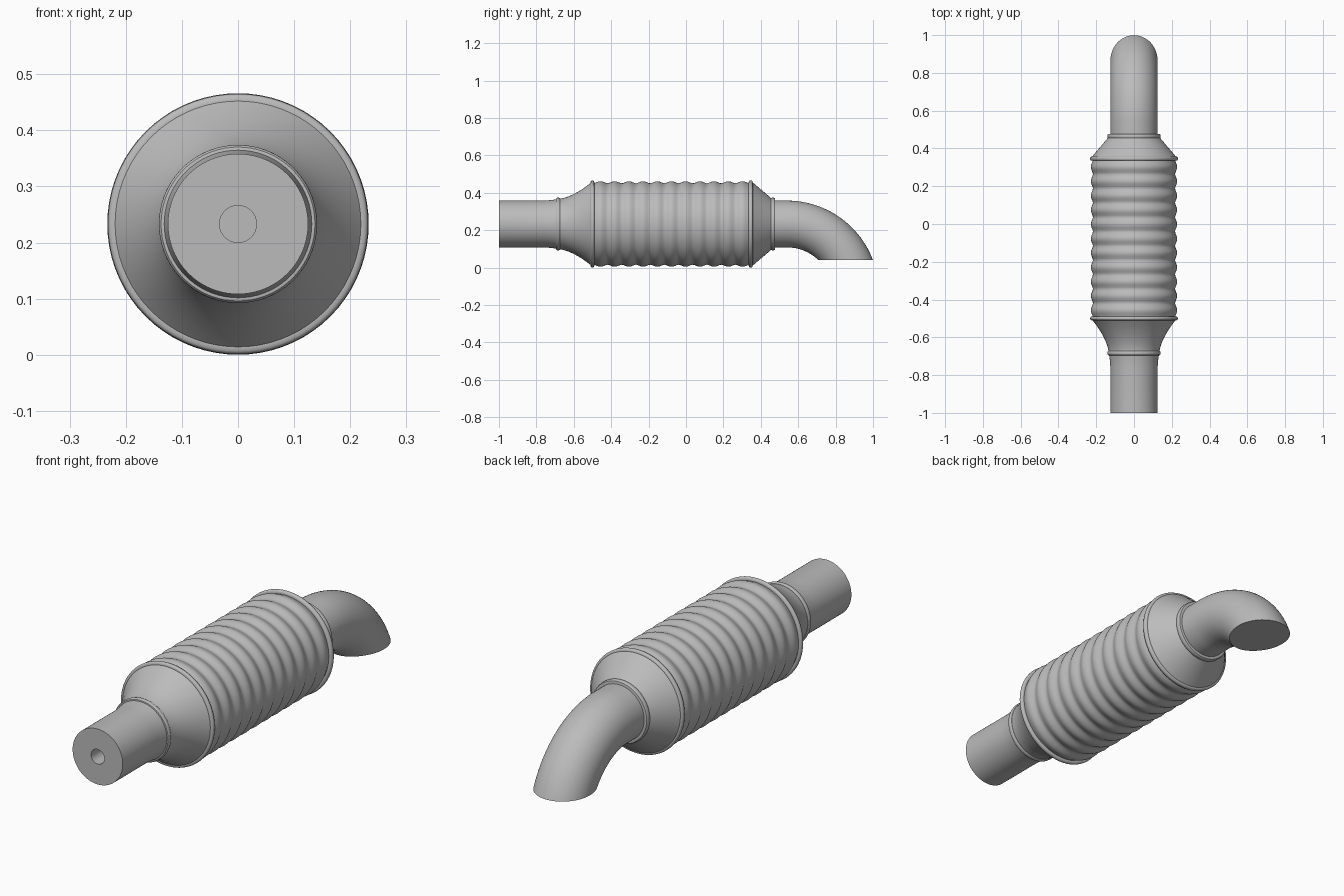
import bpy, bmesh, math
from mathutils import Vector

cube = bpy.data.objects.get("Cube")
if cube:
    bpy.data.objects.remove(cube, do_unlink=True)

AXIS = 0.233      # height of the centre line
SEG = 72          # sides around every part

metal = bpy.data.materials.new("grey metal")
metal.use_nodes = True
metal.diffuse_color = (0.5, 0.5, 0.5, 1)
metal.node_tree.nodes["Principled BSDF"].inputs["Base Color"].default_value = (0.5, 0.5, 0.5, 1)


def finish(name, bm):
    bmesh.ops.recalc_face_normals(bm, faces=bm.faces)
    mesh = bpy.data.meshes.new(name)
    bm.to_mesh(mesh)
    bm.free()
    obj = bpy.data.objects.new(name, mesh)
    bpy.context.collection.objects.link(obj)
    mesh.materials.append(metal)
    bpy.ops.object.select_all(action='DESELECT')
    obj.select_set(True)
    bpy.context.view_layer.objects.active = obj
    bpy.ops.object.shade_smooth_by_angle(angle=math.radians(30))
    return obj


def ring(bm, centre, up, radius):
    """Circle of vertices spanned by the x axis and the given up vector."""
    angles = [2 * math.pi * i / SEG for i in range(SEG)]
    return [bm.verts.new(centre + radius * (Vector((math.cos(a), 0, 0)) + up * math.sin(a)))
            for a in angles]


def skin(bm, rings):
    for a, b in zip(rings, rings[1:]):
        for i in range(SEG):
            j = (i + 1) % SEG
            bm.faces.new((a[i], a[j], b[j], b[i]))


def lathe(name, profile):
    """Turn (y, radius) points around the centre line and close both ends."""
    bm = bmesh.new()
    rings = [ring(bm, Vector((0, y, AXIS)), Vector((0, 0, 1)), r) for y, r in profile]
    skin(bm, rings)
    bm.faces.new(rings[0])
    bm.faces.new(rings[-1])
    return finish(name, bm)


def bead(name, y0, y1, r_in, r_out, steps=8):
    """Rolled ring with a rounded outside."""
    pts = []
    for i in range(steps + 1):
        a = math.pi * i / steps
        pts.append(((y0 + y1) / 2 - math.cos(a) * (y1 - y0) / 2,
                    r_in + (r_out - r_in) * math.sin(a) ** 0.7))
    return lathe(name, pts)


# Inlet pipe with a blind bore and a slight flare before the collar
lathe("inlet_pipe", [(-0.75, 0.033), (-1.0, 0.033), (-1.0, 0.125), (-0.76, 0.125),
                     (-0.72, 0.128), (-0.685, 0.133)])
bead("front_collar", -0.695, -0.672, 0.133, 0.141)

# Concave front flare
flare = []
for i in range(17):
    t = i / 16
    flare.append((-0.68 + 0.175 * t, 0.135 + 0.088 * t ** 1.6))
lathe("front_flare", flare)
bead("front_rim", -0.51, -0.49, 0.221, 0.232)

# Corrugated body
RIBS, STEPS = 11, 10
body = []
for i in range(RIBS * STEPS + 1):
    wave = 0.5 - 0.5 * math.cos(2 * math.pi * i / STEPS)
    body.append((-0.495 + 0.835 * i / (RIBS * STEPS), 0.2175 + 0.011 * wave ** 0.8))
lathe("corrugated_body", body)

# Rear rim, cone and collar
bead("rear_rim", 0.335, 0.357, 0.222, 0.233)
lathe("rear_cone", [(0.345, 0.224), (0.357, 0.222), (0.457, 0.137)])
bead("rear_collar", 0.452, 0.477, 0.133, 0.141)

# Bent tail pipe, hollow, cut level at the outlet
BEND, START, CUT = 0.366, 0.54, 0.04
bm = bmesh.new()
for radius in (0.125, 0.088):
    rings = [ring(bm, Vector((0, 0.46, AXIS)), Vector((0, 0, 1)), radius)]
    for i in range(33):
        a = math.pi / 2 * i / 32
        out = Vector((0, math.sin(a), math.cos(a)))
        rings.append(ring(bm, Vector((0, START, AXIS - BEND)) + out * BEND, out, radius))
    skin(bm, rings)
    bm.faces.new(rings[0])
bmesh.ops.bisect_plane(bm, geom=bm.verts[:] + bm.edges[:] + bm.faces[:], dist=1e-5,
                       plane_co=(0, 0, CUT), plane_no=(0, 0, -1), clear_outer=True)
rim = [e for e in bm.edges if e.is_boundary]
bmesh.ops.bridge_loops(bm, edges=rim)
finish("tail_pipe", bm)
